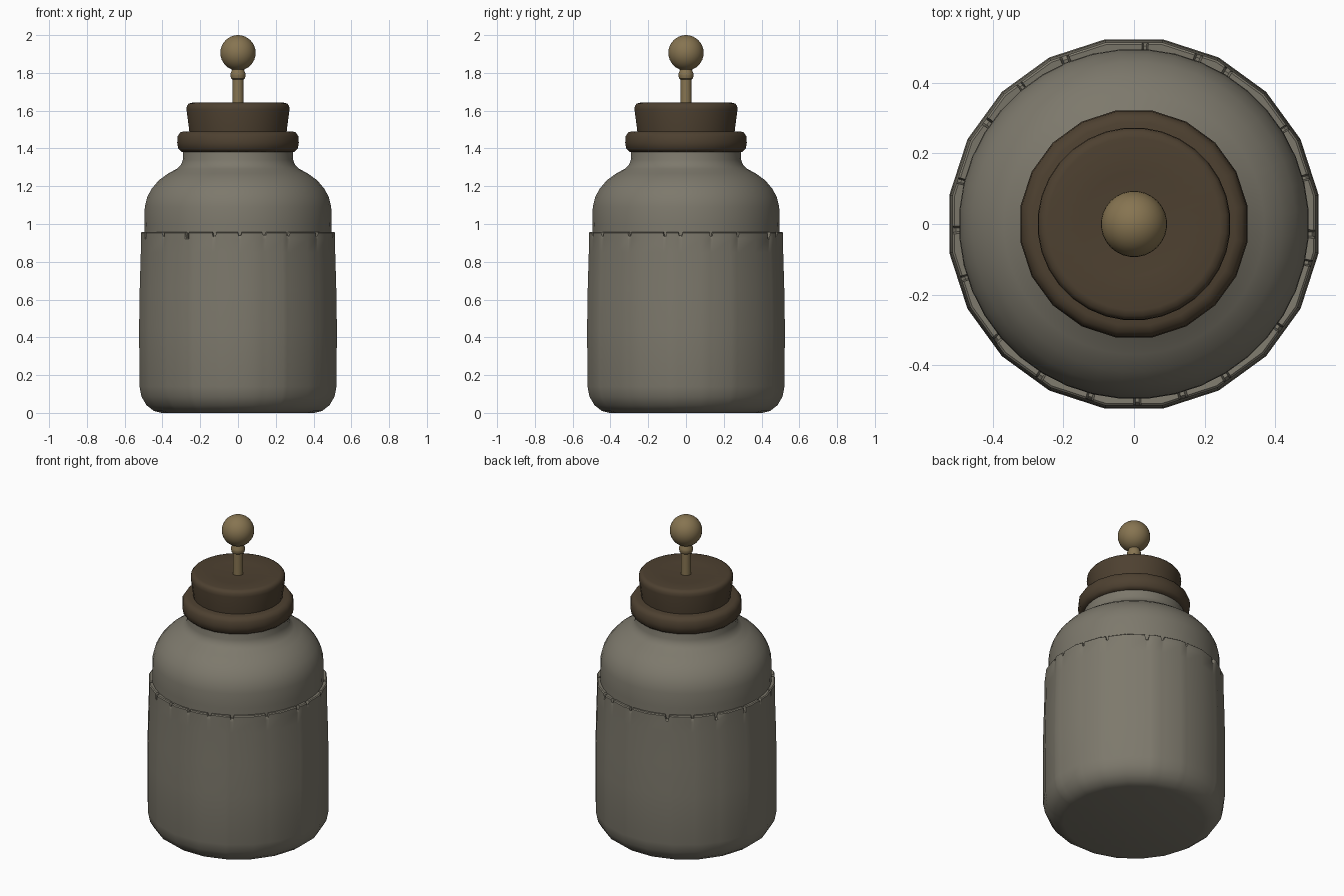
import bpy, bmesh, math, random

if "Cube" in bpy.data.objects:
    bpy.data.objects.remove(bpy.data.objects["Cube"])

random.seed(4)


def material(name, rgb):
    m = bpy.data.materials.new(name)
    m.diffuse_color = (*rgb, 1)
    m.use_nodes = True
    m.node_tree.nodes["Principled BSDF"].inputs["Base Color"].default_value = m.diffuse_color
    return m


STONE = material("grey stoneware", (0.205, 0.19, 0.15))
CORK = material("dark brown cork", (0.075, 0.052, 0.03))
BRASS = material("dull brass", (0.24, 0.175, 0.082))


def finish(bm, name, mat, angle):
    bmesh.ops.remove_doubles(bm, verts=bm.verts, dist=1e-5)
    bmesh.ops.recalc_face_normals(bm, faces=bm.faces)
    me = bpy.data.meshes.new(name)
    bm.to_mesh(me)
    bm.free()
    ob = bpy.data.objects.new(name, me)
    bpy.context.collection.objects.link(ob)
    me.materials.append(mat)
    bpy.ops.object.select_all(action='DESELECT')
    ob.select_set(True)
    bpy.context.view_layer.objects.active = ob
    bpy.ops.object.shade_smooth_by_angle(angle=math.radians(angle))
    return ob


def skin(bm, columns):
    """Join neighbouring closed columns of points into faces."""
    cols = [[bm.verts.new(p) for p in c] for c in columns]
    for i, a in enumerate(cols):
        b = cols[(i + 1) % len(cols)]
        for j in range(len(a) - 1):
            bm.faces.new((a[j], b[j], b[j + 1], a[j + 1]))


def lathe(name, profile, mat, sides, angle=40):
    bm = bmesh.new()
    cols = []
    for i in range(sides):
        t = 2 * math.pi * (i + 0.5) / sides
        cols.append([(r * math.cos(t), r * math.sin(t), z) for r, z in profile])
    skin(bm, cols)
    bmesh.ops.remove_doubles(bm, verts=bm.verts, dist=1e-5)
    bmesh.ops.dissolve_degenerate(bm, edges=bm.edges, dist=1e-5)
    return finish(bm, name, mat, angle)


# jar shoulder and neck, rising out of the outer sleeve
lathe("jar_shoulder", [(0.495, 0.85), (0.497, 1.0), (0.495, 1.09), (0.483, 1.14),
                       (0.46, 1.185), (0.42, 1.232), (0.37, 1.268), (0.325, 1.292),
                       (0.303, 1.312), (0.293, 1.34), (0.29, 1.40)], STONE, 40)

# lower sleeve: twenty sided shell with small chips along its rim
SIDES = 20
outer = [(0.0, 0.0), (0.41, 0.0), (0.45, 0.01), (0.49, 0.04), (0.517, 0.085), (0.528, 0.14),
         (0.53, 0.45), (0.527, 0.65), (0.521, 0.85), (0.521, 0.92)]
samples = []
for i in range(SIDES):
    c = random.uniform(0.2, 0.8)
    w = random.uniform(0.05, 0.09)
    depth = random.uniform(0.015, 0.032)
    samples += [(i, 0, 0), (i, c - w, 0), (i, c - w * 0.5, depth),
                (i, c + w * 0.5, depth), (i, c + w, 0)]
bm = bmesh.new()
columns = []
for i, f, drop in samples:
    a, b = (2 * math.pi * (k + 0.5) / SIDES for k in (i, i + 1))
    ux = (1 - f) * math.cos(a) + f * math.cos(b)
    uy = (1 - f) * math.sin(a) + f * math.sin(b)
    prof = outer + [(0.521 - drop * 0.2, 0.953 - drop), (0.515 - drop * 0.2, 0.958 - drop),
                    (0.495, 0.956 - drop), (0.49, 0.90)]
    columns.append([(r * ux, r * uy, z) for r, z in prof])
skin(bm, columns)
bmesh.ops.remove_doubles(bm, verts=bm.verts, dist=1e-5)
bmesh.ops.dissolve_degenerate(bm, edges=bm.edges, dist=1e-5)
finish(bm, "jar_sleeve", STONE, 40)

# rounded collar around the mouth
lathe("stopper_collar", [(0.27, 1.382), (0.302, 1.382), (0.32, 1.398), (0.326, 1.43),
                         (0.323, 1.465), (0.31, 1.485), (0.29, 1.491), (0.24, 1.491),
                         (0.24, 1.40), (0.27, 1.382)], CORK, 20, 45)

# flared stopper with a shallow dished top
lathe("stopper", [(0.0, 1.46), (0.257, 1.46), (0.26, 1.50), (0.274, 1.605), (0.272, 1.625),
                  (0.262, 1.638), (0.245, 1.642), (0.15, 1.637), (0.0, 1.628)], CORK, 32, 45)

# handle pin with a bead below the knob
lathe("handle_pin", [(0.0, 1.60), (0.03, 1.60), (0.029, 1.765), (0.037, 1.77), (0.041, 1.785),
                     (0.041, 1.797), (0.034, 1.81), (0.03, 1.835), (0.0, 1.835)], BRASS, 16)

# ball knob
R = 0.094
ball = [(R * math.sin(math.pi * k / 16), 1.906 - R * math.cos(math.pi * k / 16)) for k in range(17)]
lathe("ball_knob", ball, BRASS, 28)
